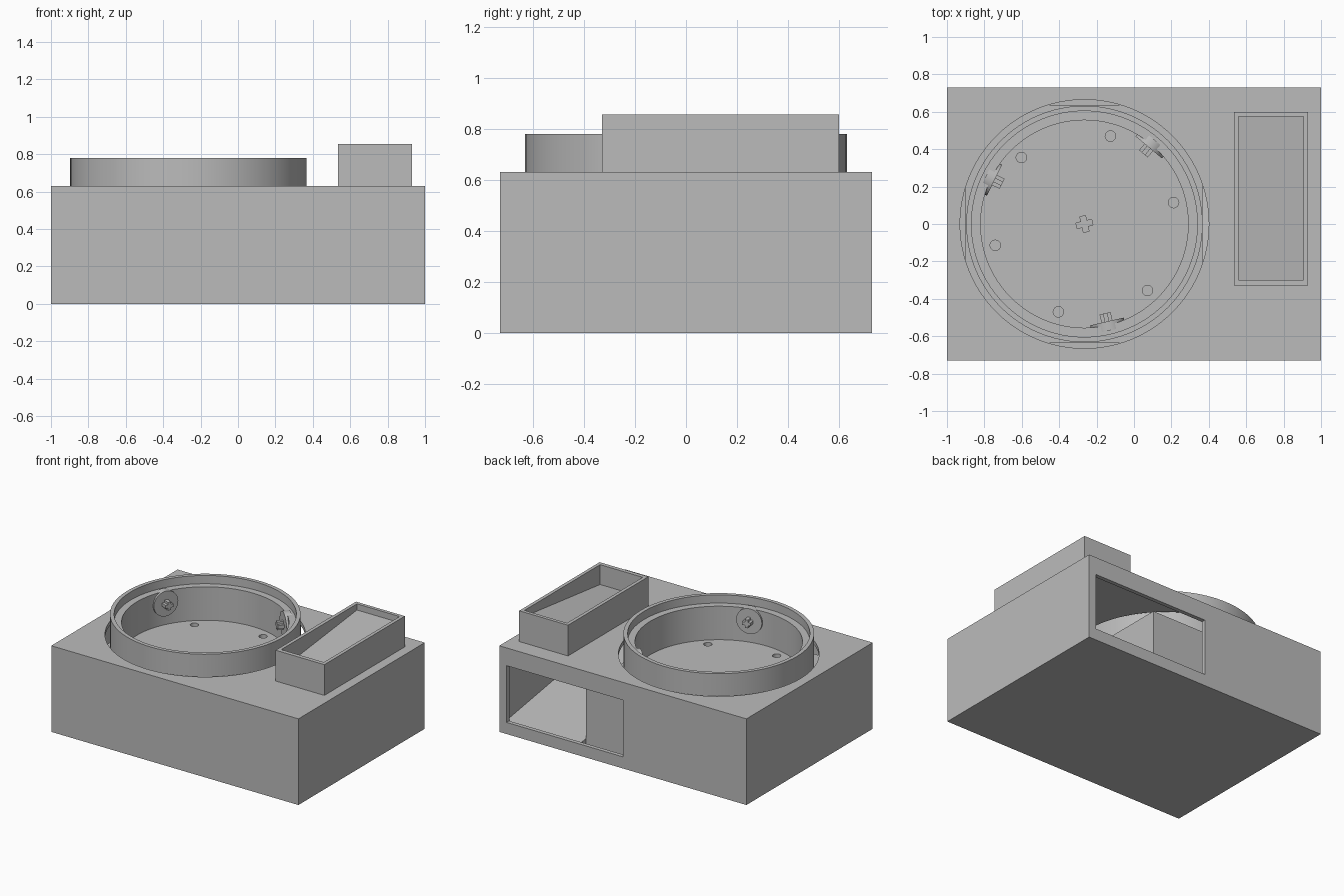
import bpy, bmesh, math
from mathutils import Matrix, Vector

if "Cube" in bpy.data.objects:
    bpy.data.objects.remove(bpy.data.objects["Cube"], do_unlink=True)

grey = bpy.data.materials.new("plain_grey")
grey.use_nodes = True
grey.diffuse_color = (0.5, 0.5, 0.5, 1)
grey.node_tree.nodes["Principled BSDF"].inputs["Base Color"].default_value = (0.5, 0.5, 0.5, 1)

CENTRE = Vector((-0.265, 0, 0))
FLOOR = 0.475
SEGMENTS = 96


def finish(name, bm):
    bmesh.ops.recalc_face_normals(bm, faces=bm.faces)
    mesh = bpy.data.meshes.new(name)
    bm.to_mesh(mesh)
    bm.free()
    mesh.materials.append(grey)
    ob = bpy.data.objects.new(name, mesh)
    bpy.context.scene.collection.objects.link(ob)
    return ob


def box(name, low, high):
    low, high = Vector(low), Vector(high)
    bm = bmesh.new()
    bmesh.ops.create_cube(bm, size=1)
    bmesh.ops.scale(bm, vec=high - low, verts=bm.verts)
    bmesh.ops.translate(bm, vec=(low + high) / 2, verts=bm.verts)
    return finish(name, bm)


def cylinder(name, radius, depth, matrix, segments=SEGMENTS):
    bm = bmesh.new()
    bmesh.ops.create_cone(bm, cap_ends=True, segments=segments, radius1=radius,
                          radius2=radius, depth=depth, matrix=matrix)
    return finish(name, bm)


def prism(name, side_profile, x0, x1):
    """Extrude a (y, z) outline along x."""
    bm = bmesh.new()
    face = bm.faces.new([bm.verts.new((x0, y, z)) for y, z in side_profile])
    new = bmesh.ops.extrude_face_region(bm, geom=[face])["geom"]
    bmesh.ops.translate(bm, vec=(x1 - x0, 0, 0),
                        verts=[v for v in new if isinstance(v, bmesh.types.BMVert)])
    return finish(name, bm)


def lathe(name, profile):
    """Turn a closed (radius, z) outline about the bowl axis."""
    bm = bmesh.new()
    verts = [bm.verts.new((r, 0, z)) for r, z in profile]
    edges = [bm.edges.new((verts[i - 1], verts[i])) for i in range(len(verts))]
    bmesh.ops.spin(bm, geom=verts + edges, cent=(0, 0, 0), axis=(0, 0, 1),
                   angle=math.tau, steps=SEGMENTS)
    bmesh.ops.remove_doubles(bm, verts=bm.verts, dist=0.0001)
    bmesh.ops.translate(bm, vec=CENTRE, verts=bm.verts)
    return finish(name, bm)


def cut(target, *cutters):
    for cutter in cutters:
        cutter.hide_render = True
        mod = target.modifiers.new("cut", "BOOLEAN")
        mod.operation = "DIFFERENCE"
        mod.solver = "EXACT"
        mod.object = cutter
        bpy.context.view_layer.objects.active = target
        bpy.ops.object.modifier_apply(modifier=mod.name)
        bpy.data.objects.remove(cutter, do_unlink=True)


def smooth(ob):
    bpy.ops.object.select_all(action="DESELECT")
    ob.select_set(True)
    bpy.context.view_layer.objects.active = ob
    bpy.ops.object.shade_smooth_by_angle(angle=math.radians(30))


# Hollow case with a round hole in the lid and a window in the back
case = box("case", (-1, -0.73, 0), (1, 0.73, 0.63))
cut(case,
    box("case_hollow", (-0.97, -0.7, 0.03), (0.97, 0.7, 0.6)),
    box("back_window", (0, 0.65, 0.085), (0.94, 0.8, 0.5)),
    cylinder("lid_hole", 0.665, 0.2, Matrix.Translation(CENTRE + Vector((0, 0, 0.63)))))

# Inner block, whose top is the bowl floor, with a ring of holes and a cross socket
block = box("inner_block", (-0.9, -0.635, 0.02), (0.365, 0.635, FLOOR))
holes = []
for i in range(6):
    turn = math.radians(13.5 + 60 * i)
    spot = CENTRE + Vector((0.49 * math.cos(turn), 0.49 * math.sin(turn), FLOOR))
    holes.append(cylinder("floor_hole", 0.028, 0.12, Matrix.Translation(spot), 24))
for quarter in (0, 90):
    arm = box("cross_arm", (-0.043, -0.015, -0.06), (0.043, 0.015, 0.06))
    arm.data.transform(Matrix.Translation(CENTRE + Vector((0, 0, FLOOR)))
                       @ Matrix.Rotation(math.radians(quarter + 13), 4, "Z"))
    holes.append(arm)
cut(block, *holes)

# Bowl wall with a stepped rim
bowl = lathe("bowl_wall", [(0.555, FLOOR - 0.005), (0.632, FLOOR - 0.005), (0.632, 0.78),
                           (0.604, 0.78), (0.604, 0.72), (0.555, 0.72)])
smooth(bowl)

# Three wheels on the bowl wall, each with a cross-shaped axle
for i, degrees in enumerate((50, 154, -77)):
    place = (Matrix.Translation(CENTRE + Vector((0, 0, 0.637)))
             @ Matrix.Rotation(math.radians(degrees), 4, "Z"))
    lying = Matrix.Rotation(math.pi / 2, 4, "Y")
    wheel = cylinder(f"wheel_{i + 1}", 0.092, 0.05,
                     place @ Matrix.Translation((0.56, 0, 0)) @ lying, 40)
    smooth(wheel)
    for part, half_y, half_z in (("flat", 0.03, 0.012), ("upright", 0.012, 0.03)):
        axle = box(f"axle_{part}_{i + 1}", (0.49, -half_y, -half_z), (0.55, half_y, half_z))
        axle.data.transform(place)

# Open tray with a sloping floor
tray = box("tray", (0.535, -0.33, 0.63), (0.93, 0.6, 0.855))
cut(tray, prism("tray_hollow", [(-0.3, 0.71), (0.575, 0.81), (0.575, 0.9), (-0.3, 0.9)],
                0.56, 0.905))

# Ramp that falls towards the back window
prism("window_ramp", [(0.7, 0.02), (0.7, 0.075), (-0.7, 0.3), (-0.7, 0.02)], 0.365, 0.97)
